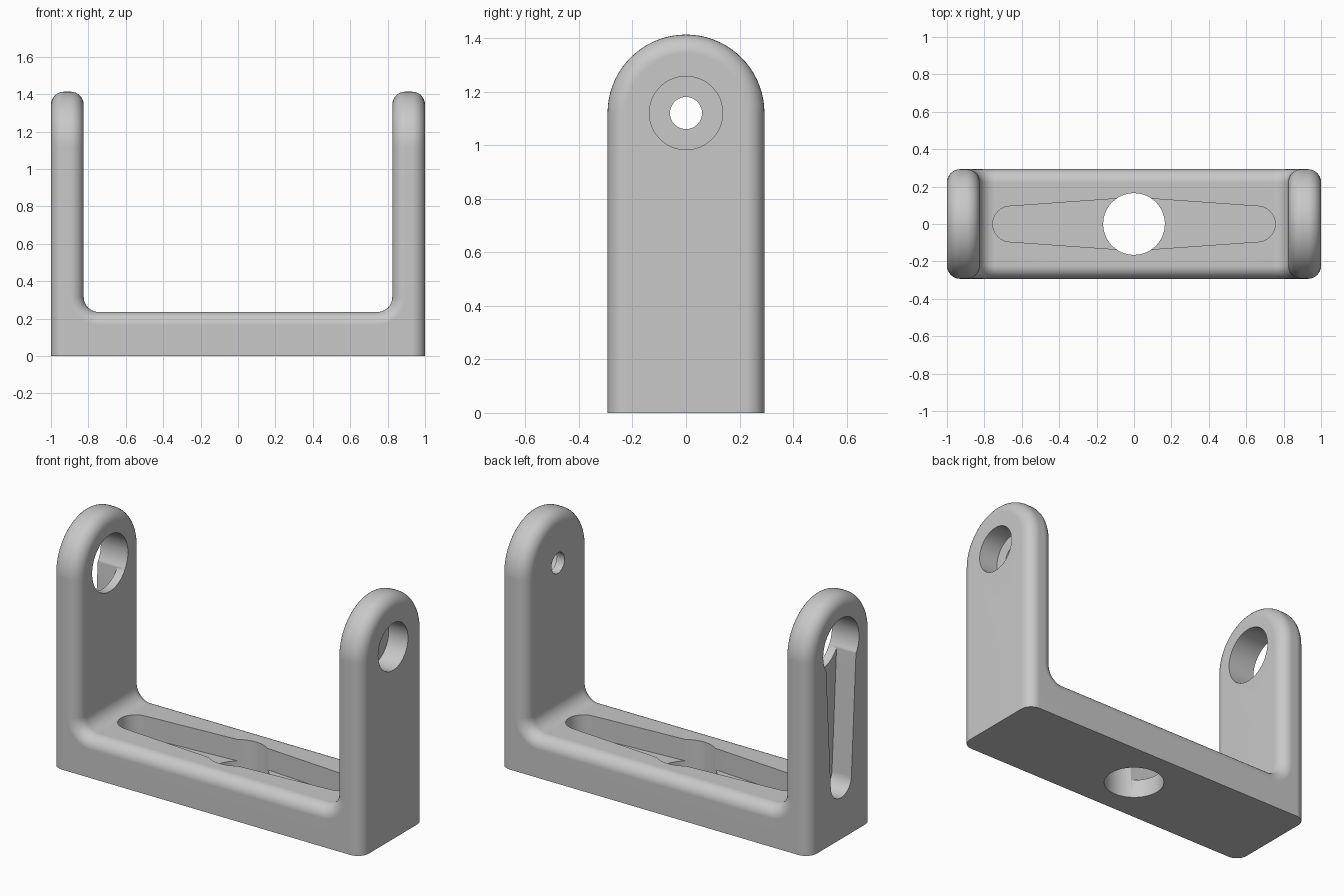
import bpy, bmesh
from math import sin, cos, pi, radians

if "Cube" in bpy.data.objects:
    bpy.data.objects.remove(bpy.data.objects["Cube"], do_unlink=True)

HALF_Y = 0.293       # half depth of the bracket
INNER = 0.825        # inner face of each arm
BASE_TOP = 0.235
PIVOT = 1.12         # height of the arm holes
FILLET = 0.08
ROUND = 0.07
DEPTH = 0.125        # depth of the recesses


def arc(cu, cv, r, start, end, n):
    angles = [radians(start + (end - start) * i / n) for i in range(n + 1)]
    return [(cu + r * cos(a), cv + r * sin(a)) for a in angles]


def prism(name, points, axis, low, high):
    """Extrude a 2D outline along one axis."""
    place = {"x": lambda u, v, h: (h, u, v),
             "y": lambda u, v, h: (u, h, v),
             "z": lambda u, v, h: (u, v, h)}[axis]
    bm = bmesh.new()
    rings = [[bm.verts.new(place(u, v, h)) for u, v in points] for h in (low, high)]
    for ring in rings:
        bm.faces.new(ring)
    n = len(points)
    for i in range(n):
        j = (i + 1) % n
        bm.faces.new((rings[0][i], rings[0][j], rings[1][j], rings[1][i]))
    bmesh.ops.recalc_face_normals(bm, faces=bm.faces)
    mesh = bpy.data.meshes.new(name)
    bm.to_mesh(mesh)
    bm.free()
    obj = bpy.data.objects.new(name, mesh)
    bpy.context.collection.objects.link(obj)
    return obj


def apply_boolean(target, cutter, operation):
    mod = target.modifiers.new(operation.lower(), "BOOLEAN")
    mod.operation, mod.solver, mod.object = operation, "EXACT", cutter
    cutter.hide_render = True
    bpy.context.view_layer.objects.active = target
    bpy.ops.object.modifier_apply(modifier=mod.name)
    bpy.data.objects.remove(cutter, do_unlink=True)


# U-shaped body with filleted inner corners
c = INNER - FILLET
profile = [(-1, 0), (1, 0), (1, 1.6), (INNER, 1.6)]
profile += arc(c, BASE_TOP + FILLET, FILLET, 0, -90, 10)
profile += arc(-c, BASE_TOP + FILLET, FILLET, 270, 180, 10)
profile += [(-INNER, 1.6), (-1, 1.6)]
bracket = prism("bracket", profile, "y", -0.4, 0.4)

# Round the tops of the arms
dome = arc(0, PIVOT, HALF_Y, 0, 180, 36) + [(-HALF_Y, -0.1), (HALF_Y, -0.1)]
apply_boolean(bracket, prism("arm_outline", dome, "x", -1.1, 1.1), "INTERSECT")

# Soften every edge except around the flat underside
bm = bmesh.new()
bm.from_mesh(bracket.data)
bmesh.ops.remove_doubles(bm, verts=bm.verts, dist=0.0001)
edges = [e for e in bm.edges if e.calc_face_angle(0) > 0.6
         and max(v.co.z for v in e.verts) > 0.01]
bmesh.ops.bevel(bm, geom=edges, offset=ROUND, offset_type="OFFSET", segments=8,
                profile=0.5, affect="EDGES", clamp_overlap=False)
bm.to_mesh(bracket.data)
bm.free()

# Tapered recess in the base, and the hole through it
end, tip, mid = 0.66, 0.095, 0.142
slot = arc(end, 0, tip, -86, 86, 20) + [(0, mid)]
slot += arc(-end, 0, tip, 94, 266, 20) + [(0, -mid)]
apply_boolean(bracket, prism("base_slot", slot, "z", BASE_TOP - DEPTH, 0.5), "DIFFERENCE")
hole = arc(0, 0, 0.165, 0, 350, 63)
apply_boolean(bracket, prism("base_hole", hole, "z", -0.1, 0.5), "DIFFERENCE")

# Right arm: tapered recess on the outer face, and a wide hole
low = 0.335
slot = arc(0, low, tip, 184, 356, 20) + arc(0, PIVOT, mid, 0, 180, 24)
apply_boolean(bracket, prism("arm_slot", slot, "x", -1.2, -1 + DEPTH), "DIFFERENCE")
hole = arc(0, PIVOT, 0.165, 0, 354, 59)
apply_boolean(bracket, prism("wide_hole", hole, "x", -1.2, -0.5), "DIFFERENCE")

# Left arm: small hole with a round recess on the outer face
hole = arc(0, PIVOT, 0.137, 0, 354, 59)
apply_boolean(bracket, prism("round_recess", hole, "x", 1 - DEPTH, 1.2), "DIFFERENCE")
hole = arc(0, PIVOT, 0.06, 0, 350, 35)
apply_boolean(bracket, prism("small_hole", hole, "x", 0.5, 1.2), "DIFFERENCE")

# Plain grey finish
grey = bpy.data.materials.new("light_grey")
grey.use_nodes = True
colour = (0.58, 0.58, 0.58, 1)
grey.diffuse_color = colour
grey.node_tree.nodes["Principled BSDF"].inputs["Base Color"].default_value = colour
bracket.data.materials.clear()
bracket.data.materials.append(grey)

# Smooth curves with crisp hole rims
bpy.ops.object.select_all(action="DESELECT")
bracket.select_set(True)
bpy.context.view_layer.objects.active = bracket
bpy.ops.object.shade_smooth_by_angle(angle=radians(30))
weighted = bracket.modifiers.new("even_shading", "WEIGHTED_NORMAL")
weighted.keep_sharp = True
